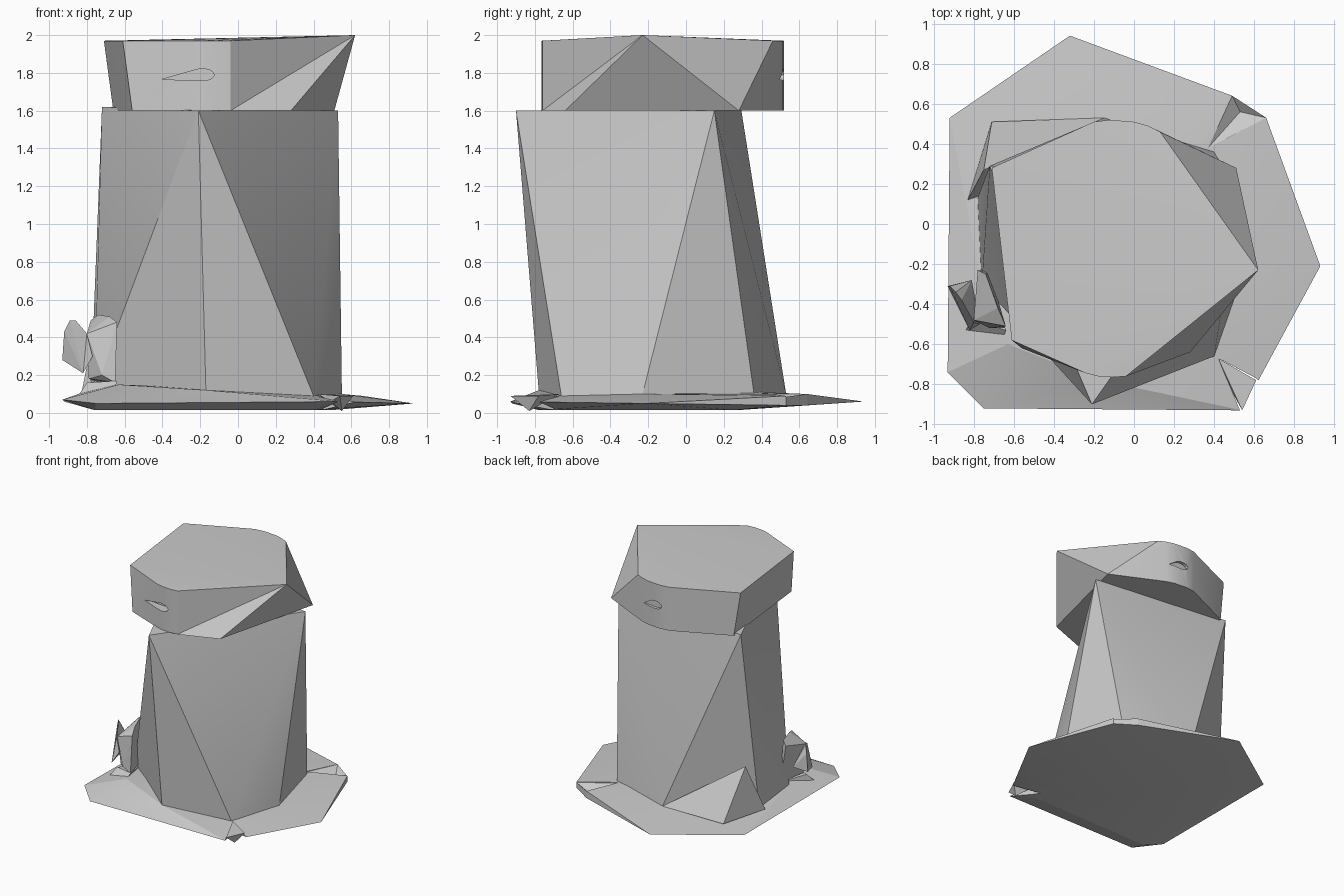
import bpy, bmesh
from math import radians, cos, sin

cube = bpy.data.objects.get("Cube")
if cube:
    bpy.data.objects.remove(cube)

grey = bpy.data.materials.new("plain_grey")
grey.use_nodes = True
GREY = (0.6, 0.6, 0.6, 1)
grey.diffuse_color = GREY
grey.node_tree.nodes["Principled BSDF"].inputs["Base Color"].default_value = GREY


def hull(name, points):
    """Faceted solid wrapped around a few points."""
    bm = bmesh.new()
    for p in points:
        bm.verts.new(p)
    result = bmesh.ops.convex_hull(bm, input=bm.verts)
    loose = [g for g in result["geom_interior"] if isinstance(g, bmesh.types.BMVert)]
    bmesh.ops.delete(bm, geom=loose, context='VERTS')
    bmesh.ops.dissolve_limit(bm, angle_limit=radians(1), verts=bm.verts, edges=bm.edges)
    bmesh.ops.recalc_face_normals(bm, faces=bm.faces)
    mesh = bpy.data.meshes.new(name)
    bm.to_mesh(mesh)
    bm.free()
    mesh.materials.append(grey)
    obj = bpy.data.objects.new(name, mesh)
    bpy.context.collection.objects.link(obj)
    return obj


def activate(obj):
    bpy.ops.object.select_all(action='DESELECT')
    obj.select_set(True)
    bpy.context.view_layer.objects.active = obj


def cut(obj, cutter):
    cutter.hide_render = True
    mod = obj.modifiers.new("cut", 'BOOLEAN')
    mod.operation = 'DIFFERENCE'
    mod.solver = 'EXACT'
    mod.object = cutter
    activate(obj)
    bpy.ops.object.modifier_apply(modifier=mod.name)
    bpy.data.objects.remove(cutter)


def smooth(obj, degrees):
    activate(obj)
    bpy.ops.object.shade_smooth_by_angle(angle=radians(degrees))


def at(points, z):
    return [(x, y, z) for x, y in points]


# Body: triangular top twisting into a seven-sided foot
foot = [(-.17, -.78, .12), (.4, -.66, .09), (.55, -.23, .1), (.4, .36, .1),
        (-.15, .53, .1), (-.78, .13, .1), (-.76, -.3, .13)]
shoulders = [(-.21, -.9, 1.6), (.53, .15, 1.6), (-.72, .29, 1.62)]
body = hull("body", foot + shoulders)
smooth(body, 30)

# Base: thin irregular plate rising towards the body
rim = [(-.32, .94, .06), (.49, .64, .1), (.66, .53, .09), (.93, -.21, .05),
       (.61, -.77, .06), (.54, -.93, .06), (-.75, -.92, .05), (-.93, -.74, .07),
       (-.92, .53, .06)]
underside = [(-.76, -.78, .015), (.4, -.76, .015), (.5, .25, .015), (-.6, .28, .015),
             (.49, .64, .04), (.66, .53, .04)]
base = hull("base", rim + underside + foot + [(-.63, -.6, .15)])
gap = [(.42, -.67), (.61, -.77), (.8, -.95), (.6, -1.1), (.53, -.89)]
cut(base, hull("gap_cutter", at(gap, -.1) + at(gap, .3)))
fold = [(.37, .38), (.49, .64), (.66, .53)]
cut(base, hull("fold_cutter", at(fold, .2) + [(.37, .38, .1), (.49, .64, .1),
                                              (.66, .53, .085), (.53, .56, .05)]))
smooth(base, 12)

# Loose corner flake beside the gap
hull("corner_flake", [(.42, -.67, .1), (.49, -.84, .06), (.54, -.93, .09),
                      (.61, -.78, .09), (.55, -.83, .01)])

# Head: slab with rounded ends and a raised sharp corner
front_bow = [(-.24, -.745), (-.18, -.76), (-.11, -.765), (-.04, -.76)]
back_bow = [(-.2, .51), (-.12, .52), (0, .51), (.07, .49)]
peak = (.62, -.23, 2)
low_corner = (.51, .28, 1.6)
head_top = at(front_bow + back_bow + [(-.71, .28), (-.61, -.58), (.13, .46)], 1.97)
head_bottom = at(front_bow + back_bow + [(-.66, .3), (-.56, -.62)], 1.6)
head = hull("head", head_top + head_bottom + [peak, low_corner])

# Wedge filling out the head under its raised corner
hull("head_wedge", [peak, low_corner, (-.04, -.76, 1.6), (.28, -.64, 1.6)])


def eye_cutter(x, tip, y0, y1):
    """Teardrop prism: round at x, pointed at tip."""
    r = .032
    ring = [(x + 2 * r * cos(i * .45), 1.79 + r * sin(i * .45)) for i in range(14)]
    ring.append((tip, 1.766))
    return hull("eye_cutter", [(px, y, pz) for px, pz in ring for y in (y0, y1)])


# Eyes: shallow teardrop dents on the front and back
cut(head, eye_cutter(-.19, -.4, -.9, -.67))
cut(head, eye_cutter(-.07, .05, .49, .7))
smooth(head, 24)

# Side lump: pointed outer leaf and a block against the body
hull("side_leaf", [(-.93, -.31, .28), (-.92, -.31, .43), (-.89, -.34, .49),
                   (-.86, -.38, .49), (-.8, -.49, .42), (-.82, -.53, .21),
                   (-.77, -.5, .3), (-.81, -.28, .3)])
hull("side_block", [(-.8, -.48, .42), (-.78, -.23, .49), (-.74, -.25, .52),
                    (-.68, -.42, .51), (-.64, -.51, .48), (-.65, -.52, .16),
                    (-.79, -.45, .18), (-.72, -.24, .16), (-.72, -.52, .2)])
hull("side_root", [(-.84, -.53, .1), (-.8, -.48, .16), (-.64, -.53, .17),
                   (-.7, -.3, .14), (-.66, -.6, .1)])

# Rear ridge: low fold climbing the back corner of the body
hull("rear_ridge", [(-.15, .53, .1), (-.71, .51, .09), (-.83, .12, .1),
                    (-.75, .27, .5), (-.6, .2, .1)])
